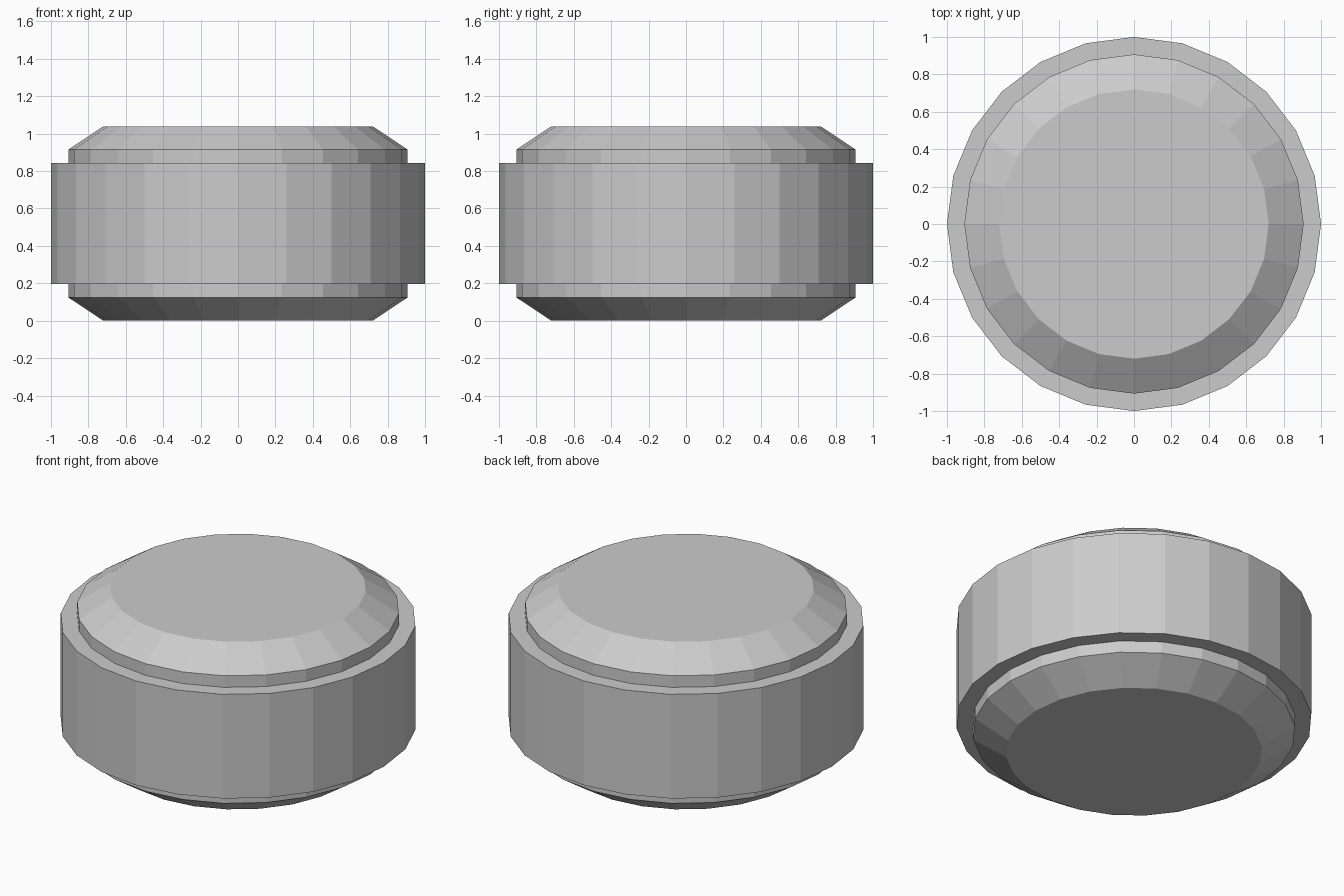
import bpy, bmesh
from math import cos, sin, tau

if "Cube" in bpy.data.objects:
    bpy.data.objects.remove(bpy.data.objects["Cube"])

SIDES = 24


def lathe(name, profile):
    """Closed, flat-faced solid of revolution from (radius, z) points, bottom to top."""
    bm = bmesh.new()
    rings = [[bm.verts.new((r * cos(tau * i / SIDES), r * sin(tau * i / SIDES), z))
              for i in range(SIDES)] for r, z in profile]
    for low, high in zip(rings, rings[1:]):
        for i in range(SIDES):
            j = (i + 1) % SIDES
            bm.faces.new((low[i], low[j], high[j], high[i]))
    bm.faces.new(rings[0][::-1])
    bm.faces.new(rings[-1])
    mesh = bpy.data.meshes.new(name)
    bm.to_mesh(mesh)
    bm.free()
    obj = bpy.data.objects.new(name, mesh)
    bpy.context.collection.objects.link(obj)
    return obj


# Chamfered inner drum, showing above and below the band
lathe("core_drum", [(0.72, 0.0), (0.907, 0.124), (0.907, 0.915), (0.72, 1.039)])

# Wide outer band around the middle
lathe("outer_band", [(1.0, 0.197), (1.0, 0.843)])
